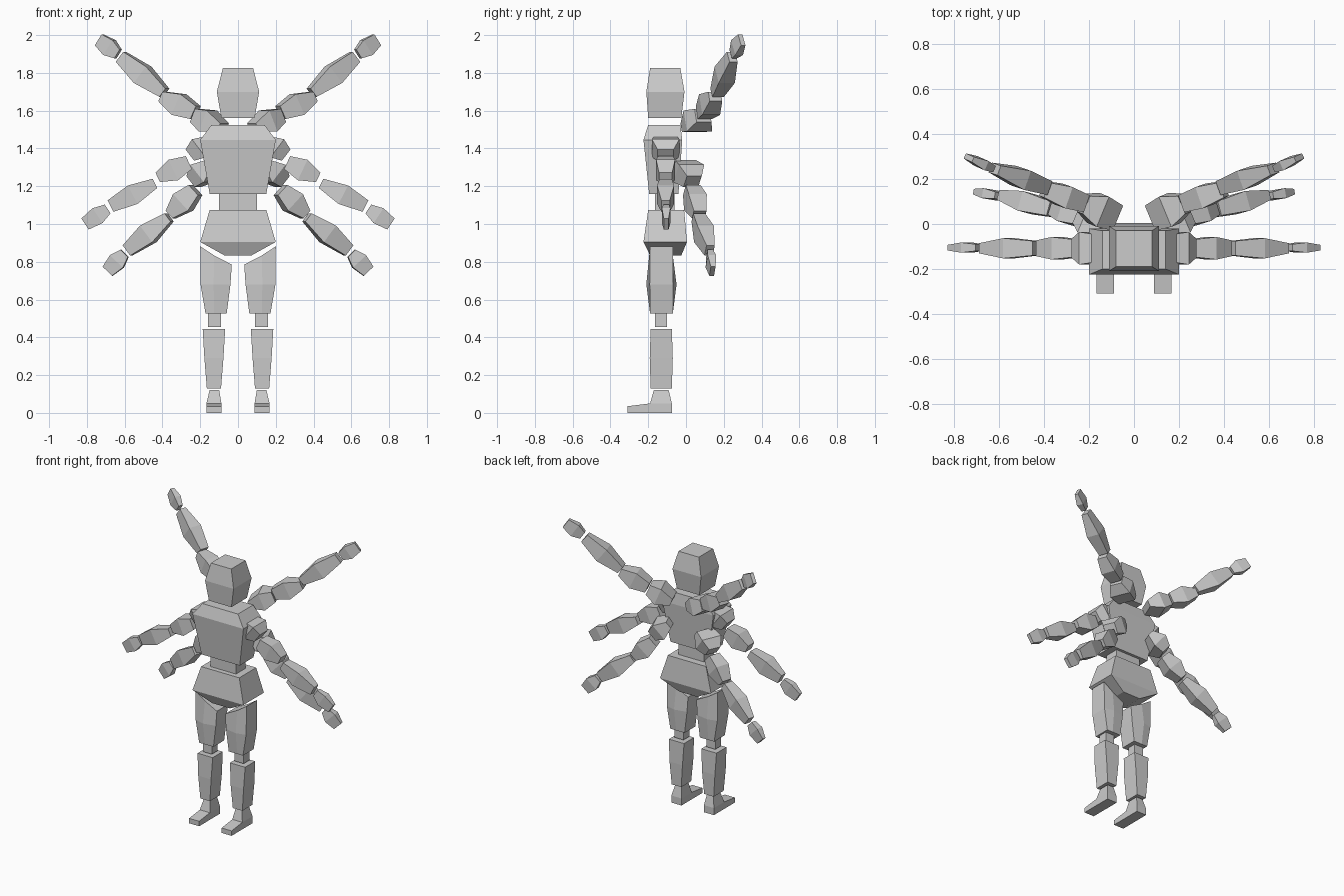
import bpy, bmesh
from mathutils import Vector

if "Cube" in bpy.data.objects:
    bpy.data.objects.remove(bpy.data.objects["Cube"])

grey = bpy.data.materials.new("plain_grey")
grey.diffuse_color = (0.6, 0.6, 0.6, 1)
grey.use_nodes = True
grey.node_tree.nodes["Principled BSDF"].inputs["Base Color"].default_value = grey.diffuse_color


def loft(name, rings):
    """Skin a stack of equal-length point rings and cap both ends."""
    bm = bmesh.new()
    vs = [[bm.verts.new(p) for p in ring] for ring in rings]
    n = len(rings[0])
    for a, b in zip(vs, vs[1:]):
        for i in range(n):
            j = (i + 1) % n
            bm.faces.new((a[i], a[j], b[j], b[i]))
    bm.faces.new(vs[0][::-1])
    bm.faces.new(vs[-1])
    bmesh.ops.recalc_face_normals(bm, faces=bm.faces)
    me = bpy.data.meshes.new(name)
    bm.to_mesh(me)
    bm.free()
    me.materials.append(grey)
    ob = bpy.data.objects.new(name, me)
    bpy.context.collection.objects.link(ob)
    return ob


def rect(x0, x1, y0, y1, z):
    return [(x0, y0, z), (x1, y0, z), (x1, y1, z), (x0, y1, z)]


def block(name, *levels):
    """Centred block; each level is (half width, y front, y back, z)."""
    return loft(name, [rect(-w, w, f, b, z) for w, f, b, z in levels])


def pair(name, rings):
    """Build a part on +x and its mirror on -x."""
    loft("right_" + name, rings)
    loft("left_" + name, [[(-x, y, z) for x, y, z in r] for r in rings])


# head and trunk
block("head", (.088, -.2, -.025, 1.56), (.112, -.21, -.008, 1.70), (.08, -.19, -.03, 1.825))
block("chest", (.15, -.195, -.04, 1.16), (.2, -.225, -.02, 1.445), (.14, -.2, -.03, 1.525))
block("waist", (.1, -.165, -.06, 1.075), (.1, -.165, -.06, 1.16))
block("pelvis", (.07, -.19, -.025, .833), (.2, -.225, .005, .905), (.15, -.2, -.01, 1.075))


# legs
def thigh_ring(x0, x1, half, bulge, z0, z1):
    y, xm, zm = -.13, (x0 + x1) / 2 + .01, (z0 + z1) / 2
    return [(x0, y - half, z0), (xm, y - bulge, zm), (x1, y - half, z1),
            (x1, y + half, z1), (xm, y + bulge, zm), (x0, y + half, z0)]


pair("thigh", [thigh_ring(.06, .172, .06, .06, .525, .525),
               thigh_ring(.04, .198, .062, .08, .68, .68),
               thigh_ring(.033, .2, .06, .06, .785, .882)])
pair("knee", [rect(.09, .16, -.165, -.1, z) for z in (.455, .525)])
pair("shin", [rect(.09, .165, -.187, -.075, .13), rect(.077, .178, -.192, -.07, .29),
              rect(.068, .187, -.187, -.075, .445)])
pair("ankle", [rect(.088, .167, -.19, -.075, .05), rect(.1, .15, -.17, -.092, .122)])
foot = [(-.31, 0), (-.075, 0), (-.075, .05), (-.19, .05), (-.31, .035)]
pair("foot", [[(x, y, z) for y, z in foot] for x in (.088, .167)])

# arm segments: (position along axis, width, depth) at three rings
SHAPES = {
    "shoulder": ((0, .05, .12), (.55, .12, .145), (1, .075, .085)),
    "upper_arm": ((0, .075, .08), (.5, .12, .1), (1, .055, .07)),
    "forearm": ((0, .055, .065), (.5, .11, .09), (1, .068, .045)),
    "hand": ((0, .055, .03), (.45, .095, .045), (1, .07, .025)),
}


def arm(level, *ends):
    for (part, shape), (a, b) in zip(SHAPES.items(), ends):
        a, b = Vector(a), Vector(b)
        axis = (b - a).normalized()
        depth = Vector((-axis.y, axis.x, 0)).normalized()
        width = depth.cross(axis)
        rings = []
        for t, w, d in shape:
            c = a.lerp(b, t)
            rings.append([tuple(c + width * w / 2 * i + depth * d / 2 * j)
                          for i, j in ((-1, -1), (1, -1), (1, 1), (-1, 1))])
        pair(f"{level}_{part}", rings)


arm("top",
    ((.08, .03, 1.51), (.225, .09, 1.575)),
    ((.225, .095, 1.59), (.40, .155, 1.675)),
    ((.39, .165, 1.695), (.62, .245, 1.885)),
    ((.635, .25, 1.90), (.735, .295, 1.975)))
arm("middle",
    ((.15, -.108, 1.445), (.255, -.108, 1.365)),
    ((.26, -.108, 1.325), (.425, -.108, 1.247)),
    ((.44, -.108, 1.215), (.675, -.108, 1.095)),
    ((.69, -.105, 1.08), (.81, -.105, 1.0)))
arm("low",
    ((.13, -.01, 1.32), (.235, .035, 1.225)),
    ((.225, .03, 1.18), (.355, .07, 1.05)),
    ((.365, .065, 1.035), (.585, .125, .86)),
    ((.6, .125, .845), (.69, .14, .75)))
